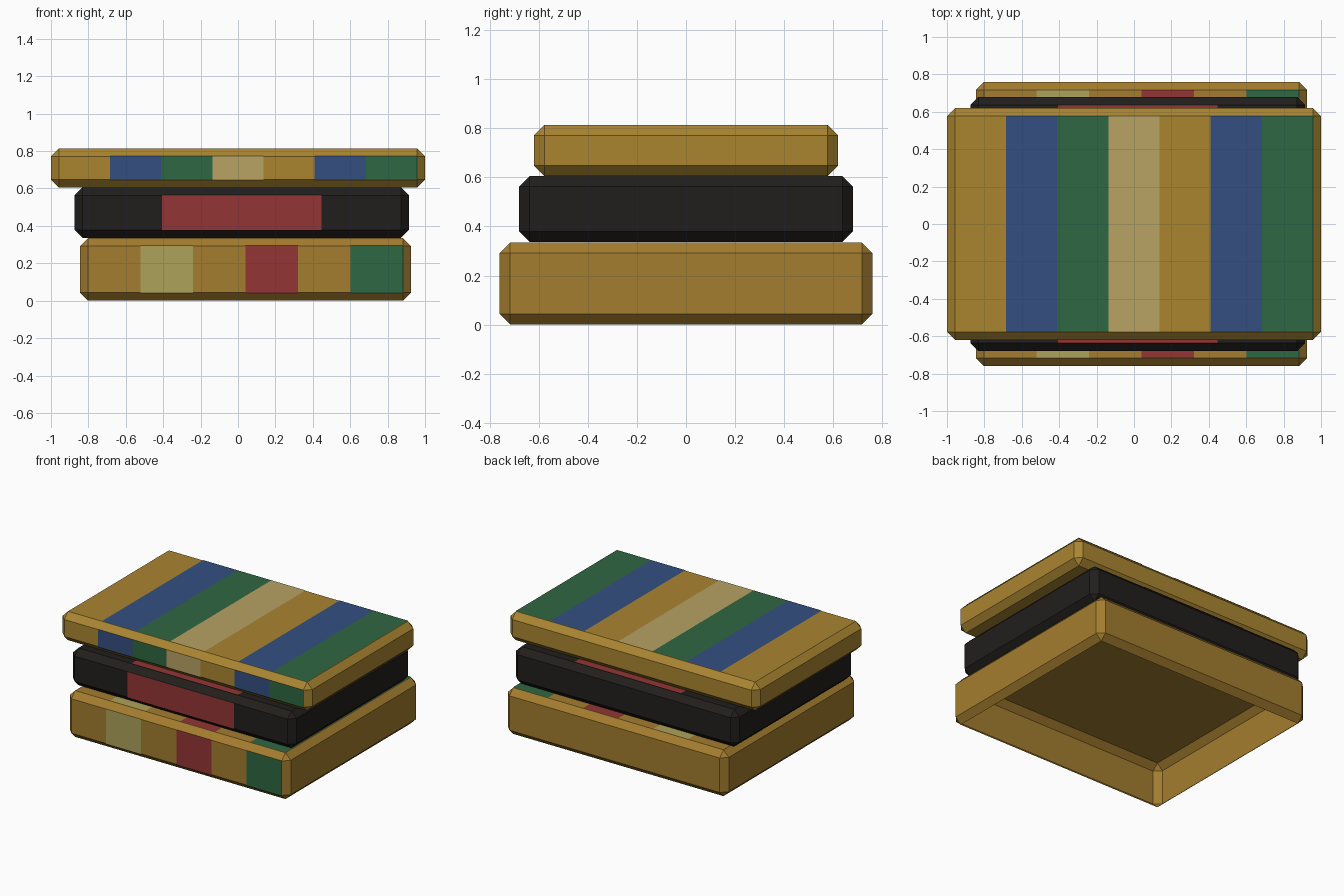
import bpy, bmesh
from mathutils import Vector

if "Cube" in bpy.data.objects:
    bpy.data.objects.remove(bpy.data.objects["Cube"])

COLOURS = {
    "gold": (0.40, 0.235, 0.030), "dark_gold": (0.37, 0.205, 0.028),
    "blue": (0.034, 0.078, 0.22), "green": (0.028, 0.135, 0.055),
    "tan": (0.48, 0.36, 0.125), "straw": (0.42, 0.36, 0.10),
    "red": (0.29, 0.036, 0.034), "black": (0.0155, 0.0135, 0.012),
}
MATS = {}
for name, rgb in COLOURS.items():
    MATS[name] = bpy.data.materials.new(name)
    MATS[name].diffuse_color = (*rgb, 1)

BEVEL = 0.043
LIFT = 0.003  # stripes sit just proud of the slab


def add_object(name, bm, mats):
    mesh = bpy.data.meshes.new(name)
    bm.to_mesh(mesh)
    bm.free()
    for m in mats:
        mesh.materials.append(MATS[m])
    bpy.context.collection.objects.link(bpy.data.objects.new(name, mesh))


def slab(name, x0, x1, half_y, z0, z1, base, stripes, open_below=False):
    """Chamfered slab with coloured bands laid over its top and front faces."""
    size = Vector((x1 - x0, 2 * half_y, z1 - z0))
    centre = Vector(((x0 + x1) / 2, 0, (z0 + z1) / 2))
    bm = bmesh.new()
    bmesh.ops.create_cube(bm, size=1)
    for v in bm.verts:
        v.co = v.co * size + centre
    bmesh.ops.bevel(bm, geom=bm.edges[:], offset=BEVEL, segments=1,
                    affect='EDGES', profile=0.5)
    bm.normal_update()
    if open_below:
        under = [f for f in bm.faces if f.normal.z < -0.99]
        bmesh.ops.delete(bm, geom=under, context='FACES_ONLY')
    add_object(name, bm, [base])

    # equal bands on the flat area; None leaves the slab colour showing
    names = list(dict.fromkeys(s for s in stripes if s))
    left, step = x0 + BEVEL, (x1 - x0 - 2 * BEVEL) / len(stripes)
    y, top, front = half_y - BEVEL, z1 + LIFT, -half_y - LIFT
    bm = bmesh.new()
    for i, colour in enumerate(stripes):
        if not colour:
            continue
        a, b = left + i * step, left + (i + 1) * step
        low, high = z0 + BEVEL - LIFT, z1 - BEVEL + LIFT
        for quad in (
            ((a, -y, top), (b, -y, top), (b, y, top), (a, y, top)),
            ((a, front, low), (b, front, low),
             (b, front, high), (a, front, high)),
        ):
            face = bm.faces.new([bm.verts.new(p) for p in quad])
            face.material_index = names.index(colour)
    add_object(name + "_stripes", bm, names)


# stack of three slabs, bottom to top; the lowest is hollow underneath
slab("bottom_slab", -0.845, 0.925, 0.76, 0.0, 0.335, "dark_gold",
     [None, "straw", None, "red", None, "green"], open_below=True)
slab("middle_slab", -0.875, 0.915, 0.68, 0.336, 0.605, "black",
     [None, "red", "red", None])
slab("top_slab", -1.0, 1.0, 0.62, 0.605, 0.814, "gold",
     [None, "blue", "green", "tan", None, "blue", "green"])

for m in bpy.data.materials:
    if m.users and not m.is_grease_pencil:
        m.use_nodes = True
        m.node_tree.nodes["Principled BSDF"].inputs["Base Color"].default_value = m.diffuse_color
